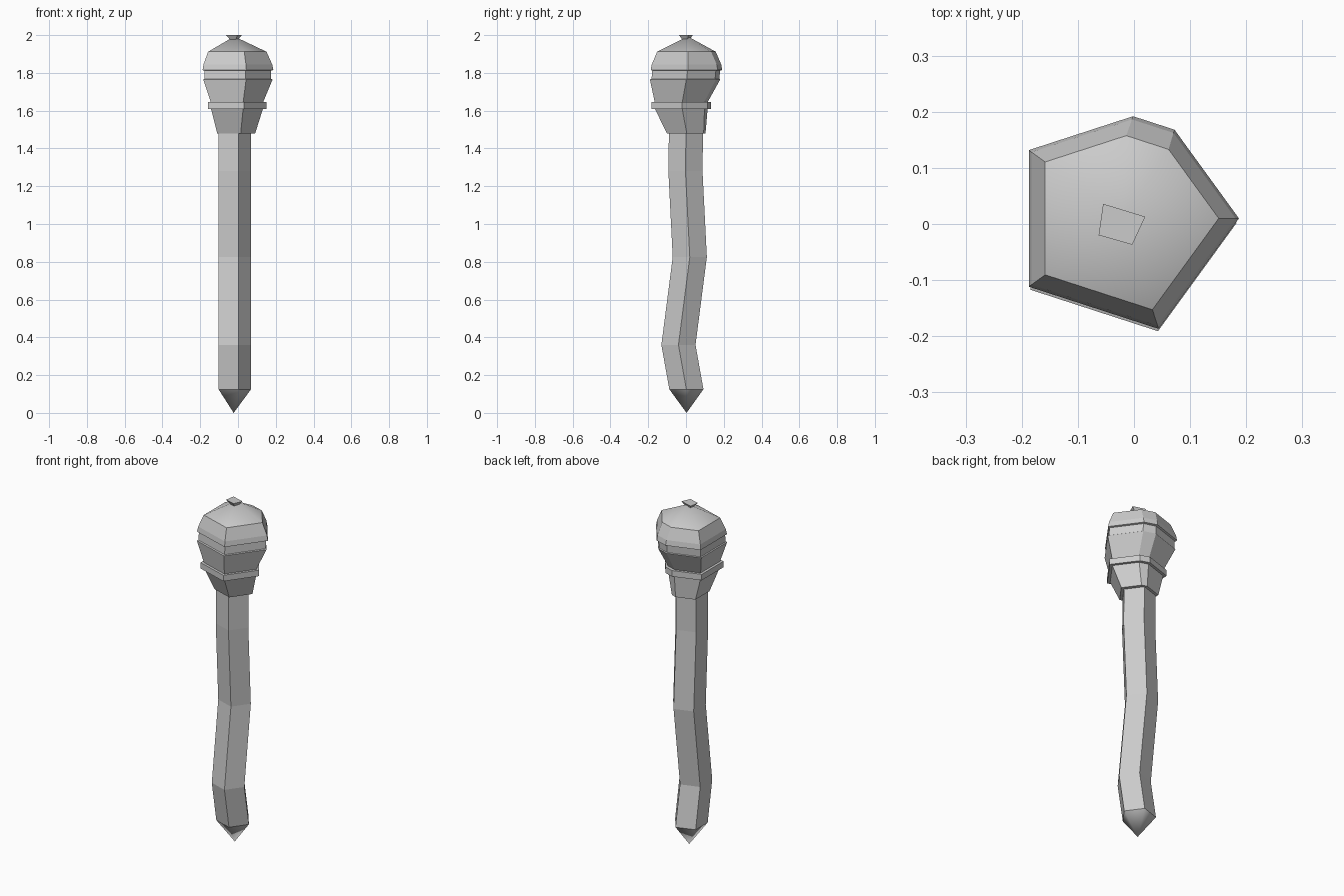
import bpy, bmesh, math
from mathutils import Vector

if "Cube" in bpy.data.objects:
    bpy.data.objects.remove(bpy.data.objects["Cube"])

CX = -0.02  # the whole club leans slightly off the x axis


def make_object(name, bm):
    bmesh.ops.recalc_face_normals(bm, faces=bm.faces)
    mesh = bpy.data.meshes.new(name)
    bm.to_mesh(mesh)
    bm.free()
    ob = bpy.data.objects.new(name, mesh)
    bpy.context.collection.objects.link(ob)
    return ob


def pentagon(r, cy, z, cut=0.0, cx=CX):
    """Pentagon ring pointing to +x; cut chops off the corner at 72 degrees."""
    p = [Vector((cx + r * math.cos(math.radians(72 * i)),
                 cy + r * math.sin(math.radians(72 * i)), z)) for i in range(5)]
    if cut:
        a = p[1] + (p[0] - p[1]).normalized() * cut
        b = p[1] + (p[2] - p[1]).normalized() * cut
        p[1:2] = [a, b]
    return p


def loft(name, rings, bottom=None, top=None):
    """Skin rings; close each end with a smooth point, or a flat face."""
    bm = bmesh.new()
    loops = [[bm.verts.new(p) for p in ring] for ring in rings]
    n = len(loops[0])
    for lo, hi in zip(loops, loops[1:]):
        for i in range(n):
            j = (i + 1) % n
            bm.faces.new((lo[i], lo[j], hi[j], hi[i]))
    for loop, point in ((loops[0], bottom), (loops[-1], top)):
        if point:
            tip = bm.verts.new(point)
            for i in range(n):
                bm.faces.new((loop[i], loop[(i + 1) % n], tip)).smooth = True
        else:
            bm.faces.new(loop)
    return make_object(name, bm)


# Crooked five-sided handle with a pointed foot
path = [(0.125, 0.002), (0.36, -0.04), (0.825, 0.02), (1.28, -0.003), (1.5, 0.0)]
loft("handle", [pentagon(0.095, y, z, cx=-0.026) for z, y in path],
     bottom=(-0.023, 0.003, 0.0))

# Head: radius, centre y, height, size of the chopped corner
profile = [
    (0.111, 0.004, 1.48, 0.02),
    (0.152, -0.02, 1.61, 0.033),
    (0.171, -0.02, 1.61, 0.036),   # lower collar
    (0.171, -0.02, 1.645, 0.036),
    (0.153, -0.02, 1.645, 0.036),
    (0.203, 0.002, 1.765, 0.045),
    (0.196, 0.004, 1.768, 0.045),  # recessed band
    (0.196, 0.008, 1.812, 0.045),
    (0.207, 0.01, 1.815, 0.048),   # dome
    (0.201, 0.01, 1.845, 0.048),
    (0.171, 0.01, 1.912, 0.049),
]
loft("head", [pentagon(*p) for p in profile], top=(CX, 0.01, 1.993))

# Small four-sided chip set into the crown
quad = [(-0.055, 0.036), (-0.063, -0.02), (-0.003, -0.037), (0.02, 0.013)]
chip = loft("crown_chip", [[Vector((x, y, 2.0)) for x, y in quad]],
            top=None, bottom=(CX, 0.0, 1.95))
for poly in chip.data.polygons:
    poly.use_smooth = False
